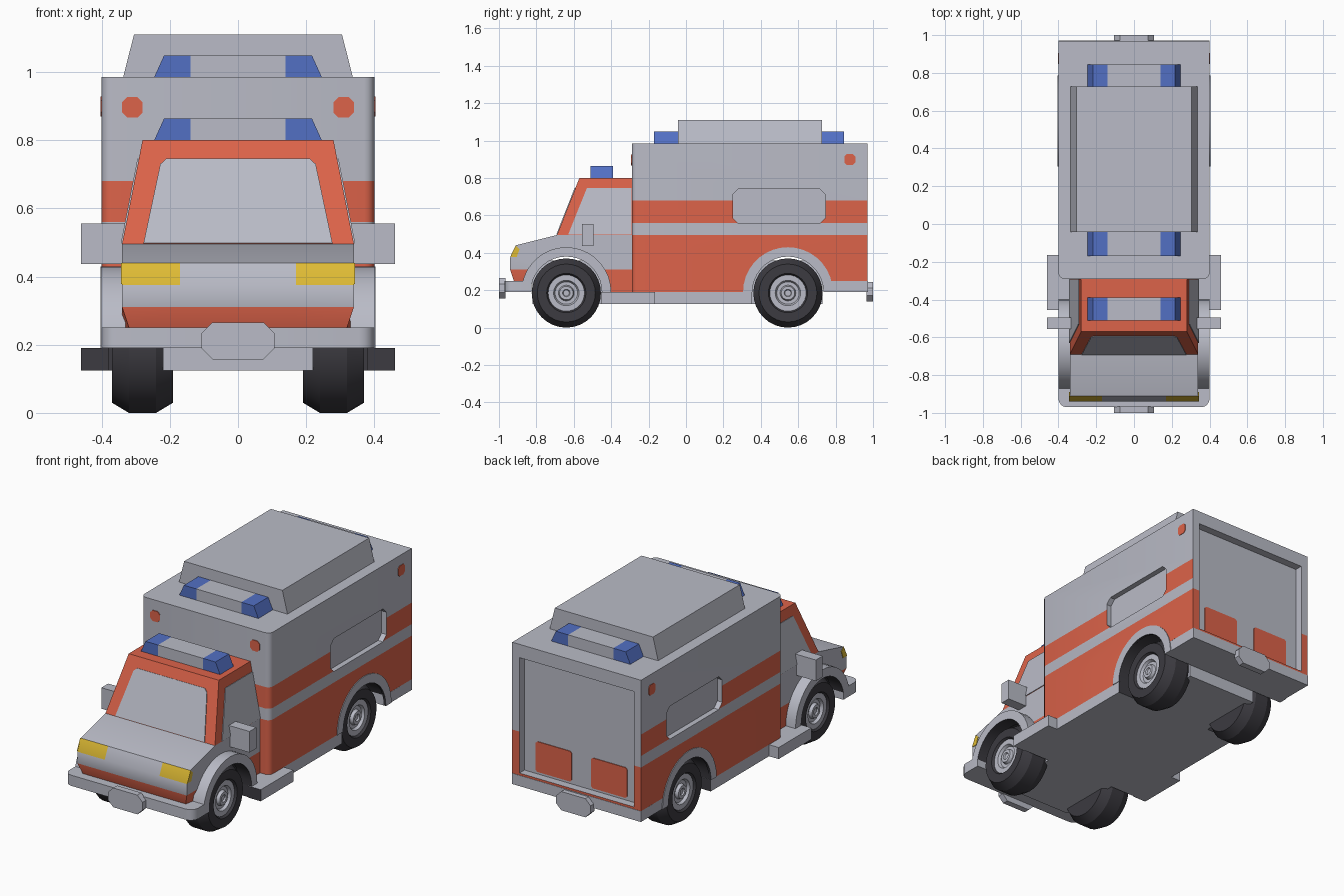
import bpy, bmesh, math
from mathutils import Vector

if "Cube" in bpy.data.objects:
    bpy.data.objects.remove(bpy.data.objects["Cube"])

def material(name, rgb):
    m = bpy.data.materials.new(name)
    m.diffuse_color = (*rgb, 1)
    m.use_nodes = True
    m.node_tree.nodes["Principled BSDF"].inputs["Base Color"].default_value = m.diffuse_color
    return m

GRAY, RED, BLUE, YELLOW, DARK = range(5)
MATS = [material("light_gray", (0.49, 0.50, 0.57)), material("orange_red", (0.72, 0.125, 0.068)),
        material("beacon_blue", (0.085, 0.16, 0.55)), material("lamp_yellow", (0.74, 0.50, 0.035)),
        material("tyre_dark", (0.045, 0.043, 0.052))]

def finish(name, bm, color=GRAY, rule=None, cuts=(), smooth=True):
    """Cut the mesh along planes, colour its faces and make an object."""
    for co, no in cuts:
        bmesh.ops.bisect_plane(bm, geom=bm.verts[:] + bm.edges[:] + bm.faces[:],
                               plane_co=co, plane_no=no, dist=1e-5)
    bmesh.ops.recalc_face_normals(bm, faces=bm.faces)
    bm.normal_update()
    for f in bm.faces:
        f.material_index = rule(f.calc_center_median(), f.normal) if rule else color
    me = bpy.data.meshes.new(name)
    bm.to_mesh(me)
    bm.free()
    for m in MATS:
        me.materials.append(m)
    ob = bpy.data.objects.new(name, me)
    bpy.context.collection.objects.link(ob)
    if smooth:
        bpy.ops.object.select_all(action='DESELECT')
        ob.select_set(True)
        bpy.context.view_layer.objects.active = ob
        bpy.ops.object.shade_smooth_by_angle(angle=math.radians(28))
    return ob

def solid(pts, offset):
    """Closed prism from a 3D outline pushed along an offset."""
    bm = bmesh.new()
    f = bm.faces.new([bm.verts.new(p) for p in pts])
    r = bmesh.ops.extrude_face_region(bm, geom=[f], use_keep_orig=True)
    bmesh.ops.translate(bm, verts=[v for v in r['geom'] if isinstance(v, bmesh.types.BMVert)],
                        vec=offset)
    return bm

def along_x(pts, a, b):
    return solid([(a, y, z) for y, z in pts], (b - a, 0, 0))

def along_y(pts, a, b):
    return solid([(x, a, z) for x, z in pts], (0, b - a, 0))

def rect(u0, u1, v0, v1, c=0):
    """Rectangle with optional chamfered corners."""
    if not c:
        return [(u0, v0), (u1, v0), (u1, v1), (u0, v1)]
    return [(u0 + c, v0), (u1 - c, v0), (u1, v0 + c), (u1, v1 - c),
            (u1 - c, v1), (u0 + c, v1), (u0, v1 - c), (u0, v0 + c)]

def block(x0, x1, y0, y1, z0, z1):
    return along_x(rect(y0, y1, z0, z1), x0, x1)

def arc(cy, r, a0, a1, n=18):
    return [(cy + r * math.cos(math.radians(a0 + (a1 - a0) * i / n)),
             0.19 + r * math.sin(math.radians(a0 + (a1 - a0) * i / n))) for i in range(n + 1)]

def round_front(bm, y, x, r):
    """Round the two upright front edges."""
    es = [e for e in bm.edges if all(abs(v.co.y - y) < 1e-4 and abs(abs(v.co.x) - x) < 1e-4
                                     for v in e.verts) and abs(e.verts[0].co.x - e.verts[1].co.x) < 1e-4]
    bmesh.ops.bevel(bm, geom=es, offset=r, segments=4, profile=0.5, affect='EDGES')

def carve(ob, bm):
    cutter = finish("cutter", bm, smooth=False)
    cutter.hide_render = True
    mod = ob.modifiers.new("recess", 'BOOLEAN')
    mod.operation, mod.solver, mod.object = 'DIFFERENCE', 'EXACT', cutter
    bpy.context.view_layer.objects.active = ob
    bpy.ops.object.modifier_apply(modifier=mod.name)
    bpy.data.objects.remove(cutter)

FRONT, REAR, ARCH = -0.64, 0.545, 0.195
UP, SIDE = (0, 0, 1), (1, 0, 0)

def in_arch(c, n):
    return abs(n.x) < 0.5 and min(math.hypot(c.y - w, c.z - 0.19) for w in (FRONT, REAR)) < 0.2

# Rear compartment with stripes, side window recesses and rear door recess
def box_color(c, n):
    if in_arch(c, n):
        return DARK
    if abs(n.z) > 0.5:
        return GRAY
    return RED if c.z < 0.495 or (0.56 < c.z < 0.68 and n.y < 0.9) else GRAY

bm = along_x([(-0.29, 0.985), (0.97, 0.985), (0.97, 0.25)] + arc(REAR, ARCH, 18, 180)
             + [(-0.29, 0.19)], -0.40, 0.40)
round_front(bm, -0.29, 0.40, 0.03)
body = finish("rear_compartment", bm, rule=box_color,
              cuts=[((0, 0, z), UP) for z in (0.495, 0.56, 0.68)])
for s in (-1, 1):
    carve(body, along_x(rect(0.25, 0.745, 0.557, 0.742, 0.03), s * 0.37, s * 0.45))
carve(body, block(-0.355, 0.355, 0.925, 1.05, 0.262, 0.91))

# Lower cab with hood, lower band and headlamps
def cab_color(c, n):
    if in_arch(c, n):
        return DARK
    if c.z < 0.31:
        return RED
    return YELLOW if n.y < -0.5 and 0.375 < c.z < 0.44 and abs(c.x) > 0.17 else GRAY

bm = along_x([(-0.29, 0.495), (-0.29, 0.19)] + arc(FRONT, ARCH, 0, 162)
             + [(-0.92, 0.25), (-0.94, 0.31), (-0.94, 0.375), (-0.91, 0.44), (-0.69, 0.495)],
             -0.34, 0.34)
for v in bm.verts:
    if v.co.y < -0.9 and v.co.z < 0.26:
        v.co.x *= 0.94
finish("lower_cab", bm, rule=cab_color,
       cuts=[((0, 0, 0.31), UP), ((0.17, 0, 0), SIDE), ((-0.17, 0, 0), SIDE)])

# Upper cab: tapered shell with window plates
bm = along_x([(-0.69, 0.495), (-0.57, 0.80), (-0.28, 0.80), (-0.28, 0.495)], -0.34, 0.34)
for v in bm.verts:
    if v.co.z > 0.7:
        v.co.x *= 0.28 / 0.34
finish("upper_cab", bm, RED)
rise = lambda z: (z - 0.495) / 0.305
half = [(0.277, 0.497), (0.228, 0.728), (0.21, 0.745)]
pts = half + [(-x, z) for x, z in reversed(half)]
finish("windscreen", solid([(x, -0.69 + 0.12 * rise(z), z) for x, z in pts], (0, -0.004, 0.0015)))

for s, tag in ((1, "right"), (-1, "left")):
    pts = [(-0.63, 0.497), (-0.53, 0.745), (-0.291, 0.745), (-0.291, 0.497)]
    finish("cab_window_" + tag, solid([(s * (0.34 - 0.06 * rise(z)), y, z) for y, z in pts],
                                      (s * 0.004, 0, 0.001)))
    finish("headlamp_side_" + tag, along_x([(-0.94, 0.378), (-0.91, 0.44), (-0.89, 0.42),
                                            (-0.905, 0.378)], s * 0.339, s * 0.343), YELLOW)
    # Wheel arch trims
    finish("front_fender_" + tag, along_x(arc(FRONT, 0.24, 0, 180) + arc(FRONT, 0.19, 180, 0),
                                          s * 0.32, s * 0.40),
           rule=lambda c, n: DARK if in_arch(c, n) else GRAY)
    finish("rear_arch_trim_" + tag, along_x(arc(REAR, 0.24, 0, 180) + arc(REAR, 0.19, 180, 0),
                                            s * 0.39, s * 0.404),
           rule=lambda c, n: DARK if in_arch(c, n) else GRAY)
    # Mirrors, steps, marker dots and rear door panels
    finish("mirror_" + tag, block(s * 0.32, s * 0.46, -0.555, -0.495, 0.437, 0.555))
    finish("step_" + tag, block(s * 0.38, s * 0.46, -0.455, -0.165, 0.125, 0.19),
           rule=lambda c, n: DARK if n.y < -0.5 else GRAY)
    finish("side_marker_" + tag, along_x(rect(0.847, 0.905, 0.87, 0.928, 0.012),
                                         s * 0.399, s * 0.403), RED)
    finish("front_marker_" + tag, along_y(rect(s * 0.31 - 0.03, s * 0.31 + 0.03, 0.866, 0.926, 0.015),
                                          -0.294, -0.289), RED)
    finish("door_panel_" + tag, along_y(rect(s * 0.172 - 0.112, s * 0.172 + 0.112, 0.275, 0.445, 0.01),
                                        0.924, 0.929), RED)
    # Wheels: lathed tyre and rim
    profile = [(0.19, 0), (0.19, 0.155), (0.24, 0.185), (0.32, 0.185), (0.37, 0.155), (0.37, 0.105),
               (0.358, 0.097), (0.358, 0.068), (0.343, 0.06), (0.343, 0.042), (0.36, 0.036),
               (0.36, 0.02), (0.352, 0.016), (0.352, 0)]
    for wy, end in ((FRONT, "front"), (REAR, "rear")):
        bm = bmesh.new()
        vs = [bm.verts.new((s * x, wy, 0.185 + r)) for x, r in profile]
        es = [bm.edges.new(p) for p in zip(vs, vs[1:])]
        bmesh.ops.spin(bm, geom=vs + es, cent=(0, wy, 0.185), axis=(1, 0, 0),
                       angle=2 * math.pi, steps=32)
        bmesh.ops.remove_doubles(bm, verts=bm.verts, dist=1e-5)
        finish(f"{end}_wheel_{tag}", bm, rule=lambda c, n: GRAY if abs(c.x) > 0.34 and
               math.hypot(c.y - wy, c.z - 0.185) < 0.099 else DARK)

# Chassis and bumpers
finish("chassis_core", block(-0.22, 0.22, -0.82, 0.73, 0.125, 0.36))
finish("chassis_floor", block(-0.40, 0.40, -0.45, 0.352, 0.125, 0.19),
       rule=lambda c, n: DARK if abs(n.y) > 0.5 else GRAY)
bm = block(-0.40, 0.40, -0.97, -0.825, 0.19, 0.25)
round_front(bm, -0.97, 0.40, 0.045)
finish("front_bumper", bm)
finish("rear_bumper", block(-0.40, 0.40, 0.735, 0.972, 0.19, 0.25))
finish("front_bumper_pad", along_y(rect(-0.107, 0.107, 0.157, 0.265, 0.032), -1.0, -0.965))
finish("rear_bumper_pad", along_y(rect(-0.107, 0.107, 0.14, 0.245, 0.032), 0.965, 1.0))

# Roof unit and light bars
finish("roof_unit", along_y([(-0.338, 0.98), (0.338, 0.98), (0.305, 1.11), (-0.305, 1.11)],
                            -0.042, 0.728))
for name, y0, y1, z in (("cab", -0.51, -0.39, 0.80), ("front", -0.17, -0.042, 0.985),
                        ("rear", 0.728, 0.845, 0.985)):
    finish(name + "_light_bar", along_y([(-0.247, z - 0.003), (0.247, z - 0.003),
                                         (0.217, z + 0.063), (-0.217, z + 0.063)], y0, y1),
           rule=lambda c, n: BLUE if abs(c.x) > 0.14 else GRAY,
           cuts=[((0.14, 0, 0), SIDE), ((-0.14, 0, 0), SIDE)])
